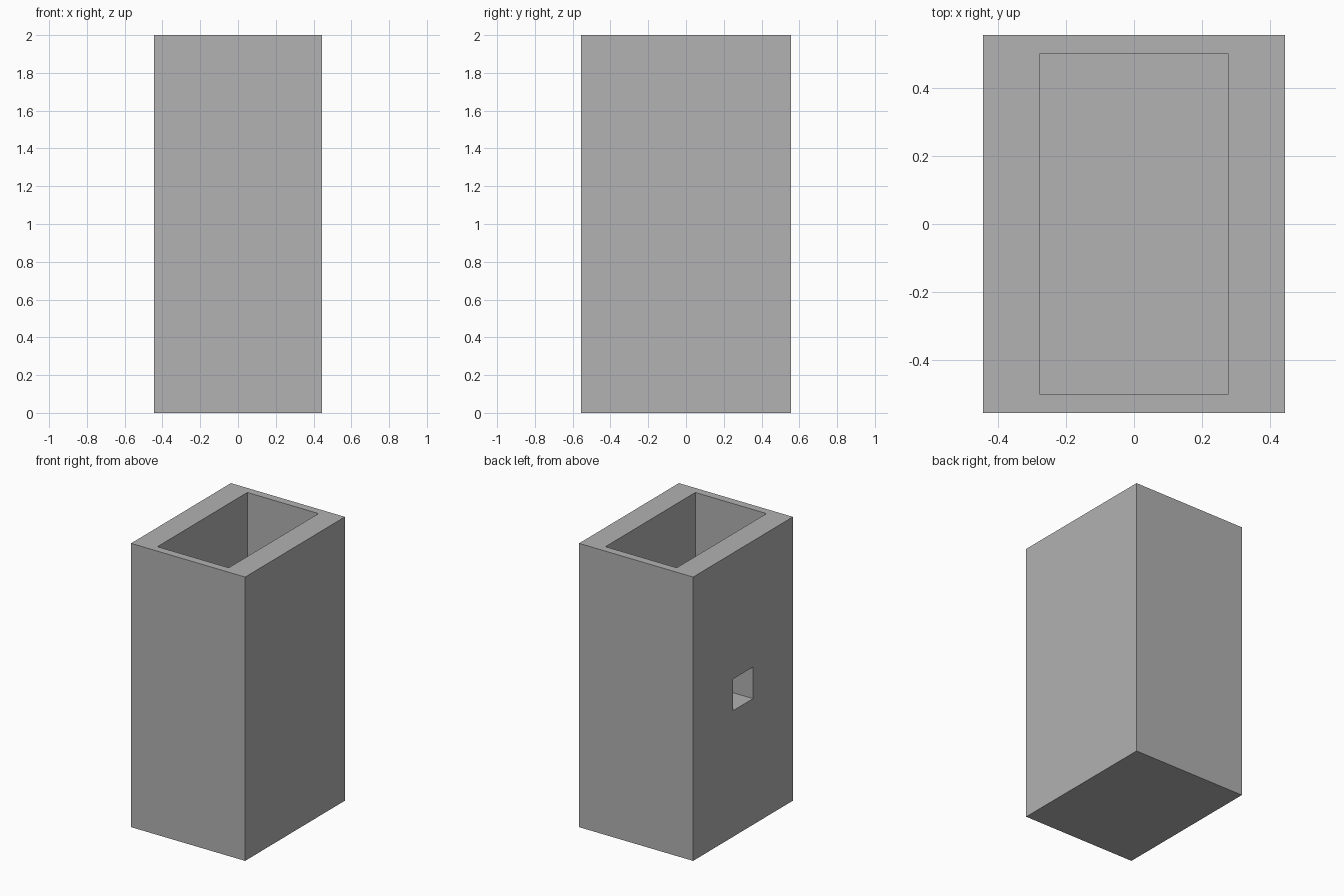
import bpy
import bmesh
from mathutils import Matrix, Vector

default_cube = bpy.data.objects.get("Cube")
if default_cube:
    bpy.data.objects.remove(default_cube, do_unlink=True)

UNIT = 2 / 36  # the model sits on a regular module: 16 x 20 x 36

grey = bpy.data.materials.new("plain_grey")
grey.use_nodes = True
colour = (0.445, 0.445, 0.445, 1)
grey.diffuse_color = colour
grey.node_tree.nodes["Principled BSDF"].inputs["Base Color"].default_value = colour


def box(name, low, high):
    """Axis-aligned box between two corners given in modules."""
    low, high = Vector(low) * UNIT, Vector(high) * UNIT
    bm = bmesh.new()
    matrix = Matrix.Translation((low + high) / 2) @ Matrix.Diagonal((*(high - low), 1))
    bmesh.ops.create_cube(bm, size=1, matrix=matrix)
    mesh = bpy.data.meshes.new(name)
    bm.to_mesh(mesh)
    bm.free()
    mesh.materials.append(grey)
    obj = bpy.data.objects.new(name, mesh)
    bpy.context.collection.objects.link(obj)
    return obj


def cut(target, cutter):
    """Subtract a hidden cutter from the target."""
    cutter.hide_render = True
    cutter.hide_set(True)
    cutter.display_type = 'WIRE'
    modifier = target.modifiers.new(cutter.name, 'BOOLEAN')
    modifier.operation = 'DIFFERENCE'
    modifier.solver = 'EXACT'
    modifier.object = cutter


# Tall block
shell = box("hollow_tower", (-8, -10, 0), (8, 10, 36))

# Open-topped cavity with a thin floor
cut(shell, box("cavity_cutter", (-5, -9, 1), (5, 9, 38)))

# Square window through one thick side wall
cut(shell, box("window_cutter", (-10, -2, 16), (-4, 2, 20)))

# Bake the cuts and discard the cutters
bpy.context.view_layer.update()
graph = bpy.context.evaluated_depsgraph_get()
finished = bpy.data.meshes.new_from_object(shell.evaluated_get(graph))
cutters = [m.object for m in shell.modifiers]
shell.modifiers.clear()
shell.data = finished
for cutter in cutters:
    bpy.data.objects.remove(cutter, do_unlink=True)
